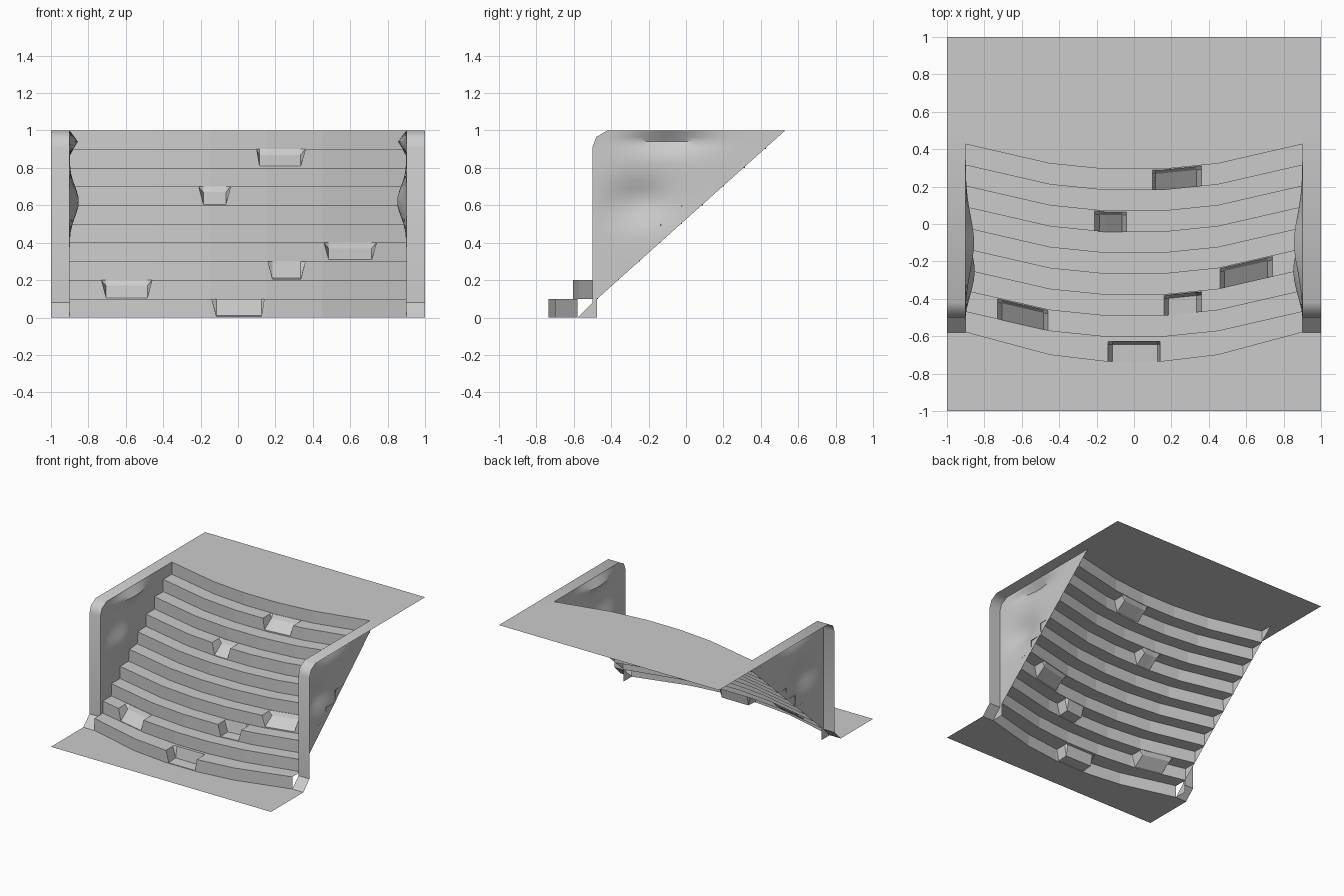
import bpy
import bmesh
import math

cube = bpy.data.objects.get("Cube")
if cube:
    bpy.data.objects.remove(cube, do_unlink=True)

stone = bpy.data.materials.new("grey stone")
stone.use_nodes = True
stone.diffuse_color = (0.6, 0.6, 0.6, 1)
stone.node_tree.nodes["Principled BSDF"].inputs["Base Color"].default_value = (0.6, 0.6, 0.6, 1)

HALF, EDGE, STEPS, RISE, RUN = 0.9, 1.0, 10, 0.1, 0.112


def grid(name, rows, smooth=False, flip=False):
    """Skin a list of equally long point rows."""
    bm = bmesh.new()
    verts = [[bm.verts.new(p) for p in row] for row in rows]
    for low, high in zip(verts, verts[1:]):
        for i in range(len(low) - 1):
            quad = [low[i], low[i + 1], high[i + 1], high[i]]
            bm.faces.new(quad[::-1] if flip else quad)
    bmesh.ops.remove_doubles(bm, verts=bm.verts, dist=0.0005)
    mesh = bpy.data.meshes.new(name)
    bm.to_mesh(mesh)
    bm.free()
    mesh.materials.append(stone)
    obj = bpy.data.objects.new(name, mesh)
    bpy.context.collection.objects.link(obj)
    if smooth:
        bpy.ops.object.select_all(action='DESELECT')
        obj.select_set(True)
        bpy.context.view_layer.objects.active = obj
        bpy.ops.object.shade_smooth_by_angle(angle=math.radians(40))
    return obj


# Bowed riser line: straight pieces between a few breakpoints
BREAKS = [-0.9, -0.45, -0.15, 0.15, 0.45, 0.9]


def bow(x):
    for a, b in zip(BREAKS, BREAKS[1:]):
        if x <= b:
            t = (x - a) / (b - a)
            return 0.17 * ((1 - t) * a * a + t * b * b)
    return 0.17 * HALF ** 2


def riser_y(step, x):
    if step == 0:
        return -0.74 + 1.17 * bow(x)
    return -0.607 + RUN * (step - 1) + bow(x)


# Chips: step, left x, right x, drop at the lip, drop at the back
CHIPS = [
    (8, 0.10, 0.36, 0.09, 0.03),
    (6, -0.21, -0.04, 0.095, 0.03),
    (3, 0.46, 0.74, 0.09, 0.03),
    (2, 0.16, 0.36, 0.095, 0.09),
    (1, -0.73, -0.46, 0.095, 0.03),
    (0, -0.14, 0.14, 0.095, 0.09),
]
INSET = 0.025
columns = set(BREAKS)
for _, a, b, _, _ in CHIPS:
    columns |= {a, round(a + INSET, 3), round(b - INSET, 3), b}
columns = sorted(columns)


def chip_drop(step, x):
    for s, a, b, lip, back in CHIPS:
        if s == step and a + INSET / 2 < x < b - INSET / 2:
            return lip, back
    return 0, 0


# Stairs: foot, lip, middle and rim row for every step
rows = []
for k in range(STEPS):
    foot, lip, middle, rim = [], [], [], []
    top = (k + 1) * RISE
    for x in columns:
        y = riser_y(k, x)
        d_lip, d_back = chip_drop(k, x)
        foot.append((x, y, k * RISE))
        lip.append((x, y, top - d_lip))
        middle.append((x, y + 0.09, top - d_back))
        rim.append((x, y + 0.108, top))
    rows += [foot, lip] if k == STEPS - 1 else [foot, lip, middle, rim]
grid("stairs", rows)

# Lower and upper ground between the walls
grid("lower_ground", [[(x, -1, 0) for x in columns],
                      [(x, riser_y(0, x), 0) for x in columns]])
grid("upper_ground", [[(x, riser_y(STEPS - 1, x), 1) for x in columns],
                      [(x, 1, 1) for x in columns]])

# Edge strips: ground, flared foot, upright front, rounded top, upper ground
profile = [(-1, 0), (-0.58, 0), (-0.5, 0.08), (-0.5, 0.91),
           (-0.48, 0.965), (-0.42, 1), (0.53, 1), (1, 1)]


def front_y(z):
    for (y0, z0), (y1, z1) in zip(profile[1:5], profile[2:6]):
        if z <= z1:
            return y0 + (y1 - y0) * (z - z0) / (z1 - z0)
    return -0.42


def bulge(y, z):
    """Worn, uneven swelling of the wall towards the stairs."""
    low = 0.05 * math.exp(-((y + 0.25) / 0.16) ** 2 - ((z - 0.62) / 0.11) ** 2)
    high = 0.045 * math.exp(-((y + 0.1) / 0.2) ** 2 - ((z - 0.94) / 0.04) ** 2)
    return low + high


heights = [0, 0.04, 0.08] + [0.1 + 0.045 * i for i in range(18)] + [0.91, 0.94, 0.965, 1]
for side, label in ((1, "left"), (-1, "right")):
    inner, outer = sorted((side * HALF, side * EDGE))
    grid(label + "_edge", [[(inner, y, z), (outer, y, z)] for y, z in profile], smooth=True)
    # Side wall with its lower edge following the slope of the stairs
    wall = []
    for z in heights:
        start = front_y(z)
        end = max(-0.475, -0.475 + (z - RISE) * 1.117)
        row = []
        for i in range(17):
            t = i / 16
            y = start + (end - start) * t
            fade = min(1, 8 * t * (1 - t)) * min(1, (1 - z) / 0.04)
            row.append((side * (HALF - fade * bulge(y, z)), y, z))
        wall.append(row)
    grid(label + "_wall", wall, smooth=True, flip=side > 0)
